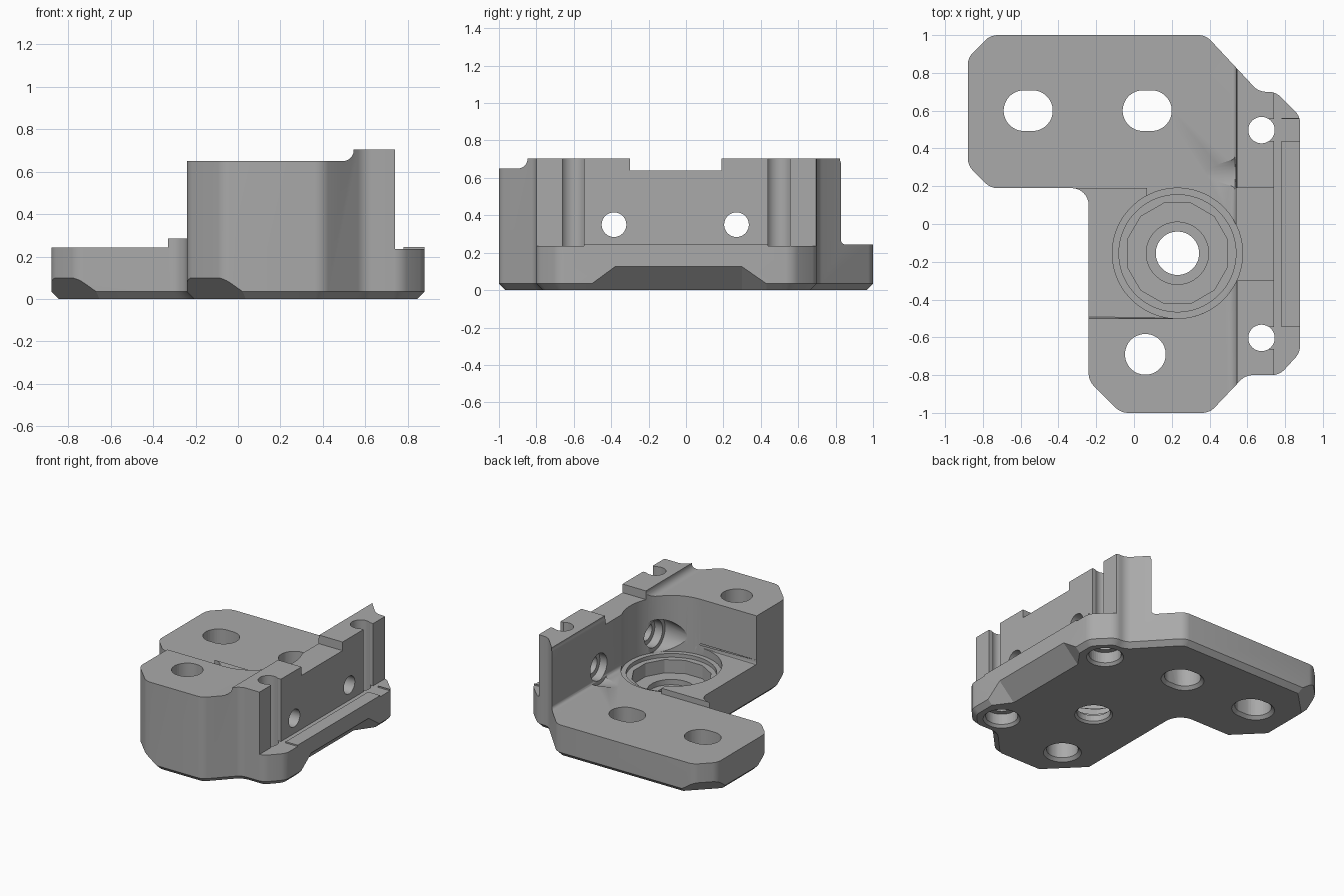
import bpy, bmesh, math
from mathutils import Vector, Matrix

cube = bpy.data.objects.get("Cube")
if cube:
    bpy.data.objects.remove(cube, do_unlink=True)

grey = bpy.data.materials.new("matte_grey")
grey.use_nodes = True
COLOR = (0.4, 0.4, 0.4, 1)
grey.diffuse_color = COLOR
grey.node_tree.nodes["Principled BSDF"].inputs["Base Color"].default_value = COLOR


def to_object(bm, name):
    bmesh.ops.recalc_face_normals(bm, faces=bm.faces)
    mesh = bpy.data.meshes.new(name)
    bm.to_mesh(mesh)
    bm.free()
    mesh.materials.append(grey)
    ob = bpy.data.objects.new(name, mesh)
    bpy.context.collection.objects.link(ob)
    return ob


def prism(points, along):
    """Closed polygon swept along a vector."""
    bm = bmesh.new()
    low = bm.faces.new([bm.verts.new(p) for p in points])
    res = bmesh.ops.extrude_face_region(bm, geom=[low], use_keep_orig=True)
    moved = [v for v in res["geom"] if isinstance(v, bmesh.types.BMVert)]
    bmesh.ops.translate(bm, verts=moved, vec=along)
    return bm


def round_edges(bm, test, offset, segments):
    edges = [e for e in bm.edges if test(e.verts[0].co, e.verts[1].co)]
    bmesh.ops.bevel(bm, geom=edges, offset=offset, segments=segments,
                    profile=0.5, affect='EDGES')


def plan(points, z0, z1=2):
    return prism([(x, y, z0) for x, y in points], (0, 0, z1 - z0))


def box(x0, x1, y0, y1, z0, z1=2):
    return plan([(x0, y0), (x1, y0), (x1, y1), (x0, y1)], z0, z1)


def cone(start, end, r0, r1=None, sides=40):
    a, b = Vector(start), Vector(end)
    bm = bmesh.new()
    spin = (b - a).to_track_quat('Z', 'Y').to_matrix().to_4x4()
    turn = Matrix.Rotation(math.pi / sides, 4, 'Z')
    bmesh.ops.create_cone(bm, cap_ends=True, segments=sides, radius1=r0,
                          radius2=r0 if r1 is None else r1, depth=(b - a).length,
                          matrix=Matrix.Translation((a + b) / 2) @ spin @ turn)
    return bm


def arc(cx, cy, r, a0, a1, n=20):
    angles = [math.radians(a0 + (a1 - a0) * i / n) for i in range(n + 1)]
    return [(cx + r * math.cos(a), cy + r * math.sin(a)) for a in angles]


def cut(bm):
    tool = to_object(bm, "cutter")
    mod = bracket.modifiers.new("cut", 'BOOLEAN')
    mod.operation, mod.solver, mod.object = 'DIFFERENCE', 'EXACT', tool
    bpy.ops.object.modifier_apply(modifier=mod.name)
    mesh = tool.data
    bpy.data.objects.remove(tool)
    bpy.data.meshes.remove(mesh)


# Full-height body with rounded corners and a chamfered foot
outline = [(-.24, -.83), (-.07, -1), (.4, -1), (.59, -.8), (.77, -.8), (.88, -.68),
           (.88, .57), (.75, .7), (.66, .7), (.38, 1), (-.76, 1), (-.88, .88),
           (-.88, .31), (-.76, .19), (-.24, .19)]
body = plan(outline, 0, .705)
inner = Vector((-.24, .19))
upright = lambda a, b: abs(a.z - b.z) > .5
is_inner = lambda a: (a.xy - inner).length < .01
round_edges(body, lambda a, b: upright(a, b) and not is_inner(a), .035, 4)
round_edges(body, lambda a, b: upright(a, b) and is_inner(a), .09, 8)
round_edges(body, lambda a, b: max(a.z, b.z) < .001, .035, 1)
bracket = to_object(body, "bracket_body")
bpy.context.view_layer.objects.active = bracket
bracket.select_set(True)

# Block top, blending up into the side wall
step = [(-2, .65)] + arc(.495, .7, .05, -90, 0, 6) + [(.545, 2), (-2, 2)]
cut(prism([(x, -2, z) for x, z in step], (0, 4, 0)))

# Pocket beside the block, over the raised pad
CX, CY = .23, -.155
pocket = plan([(-2, -.5)] + arc(CX, CY, .345, -90, 26) + [(.54, 2), (-2, 2)], .285)
round_edges(pocket, lambda a, b: max(a.z, b.z) < .29 and max(a.y, b.y) < -.499
            and min(a.x, b.x) < -1, .03, 4)
cut(pocket)

# Lower floor of the wing
floor = plan([(-2, .19), (.07, .19), (.07, -.1), (.54, -.1), (.54, 2), (-2, 2)], .243)
round_edges(floor, lambda a, b: max(a.z, b.z) < .25 and min(a.x, b.x) > .53, .025, 4)
cut(floor)

# Outer ledge with a slightly raised strip, and the notch in the wall
cut(box(.74, 2, -2, 2, .245))
cut(box(.74, 2, -2, -.66, .235))
cut(box(.74, 2, .56, 2, .235))
cut(box(.74, .78, -.7, .6, .235))
cut(box(.5, 2, -.3, .19, .64))

# Stepped bearing seat
for radius, depth, sides in ((.345, .228, 64), (.31, .2, 64), (.275, .1, 12),
                             (.165, .06, 40), (.115, -.1, 40)):
    cut(cone((CX, CY, depth), (CX, CY, .6), radius, sides=sides))

# Mounting holes with a chamfered mouth underneath
for x, y, half in ((-.56, .6, .022), (.07, .6, .022), (.06, -.69, 0), (CX, CY, 0)):
    for z0, z1, r0, r1 in ((-.1, 1, .108, .108), (-.02, .025, .15, .105)):
        bm = cone((x, y, z0), (x, y, z1), r0, r1)
        for v in bm.verts:
            v.co.x += half if v.co.x > x else -half
        cut(bm)

# Vertical bolt holes, open grooves in the wall, recessed from below
for y in (.497, -.603):
    cut(cone((.675, y, -.1), (.675, y, 1), .07))
    cut(box(.68, .9, y - .058, y + .058, .235))
    cut(cone((.675, y, -.1), (.675, y, .1), .11))
    cut(cone((.675, y, -.02), (.675, y, .025), .145, .105))

# Cross holes in the wall with tapered access from the pocket
for y in (-.385, .27):
    cut(cone((.3, y, .35), (1, y, .35), .066))
    cut(cone((.2, y, .35), (.535, y, .35), .08, .13))
    cut(cone((.5, y, .35), (.6, y, .35), .1))

# Deep chamfers under the slanted corners
for x, y, nx, ny in ((-.155, -.915, -1, -1), (-.82, .25, -1, -1), (-.82, .94, -1, 1)):
    n = Vector((nx, ny, 0)).normalized()
    side = Vector((-n.y, n.x, 0)) * .3
    base = Vector((x, y, 0)) - side
    cut(prism([base + n * d + Vector((0, 0, z))
               for d, z in ((-.2, -.1), (.15, .25), (.15, -.1))], side * 2))

# Sloped scoop under the outer ledge
scoop = [(-.55, -.3), (-.55, .0), (-.38, .125), (.3, .125), (.48, .0), (.48, -.3)]
cut(prism([(.98, y, z + .1) for y, z in scoop], (-.3, 0, -.3)))

bpy.ops.object.shade_smooth_by_angle(angle=math.radians(25))
